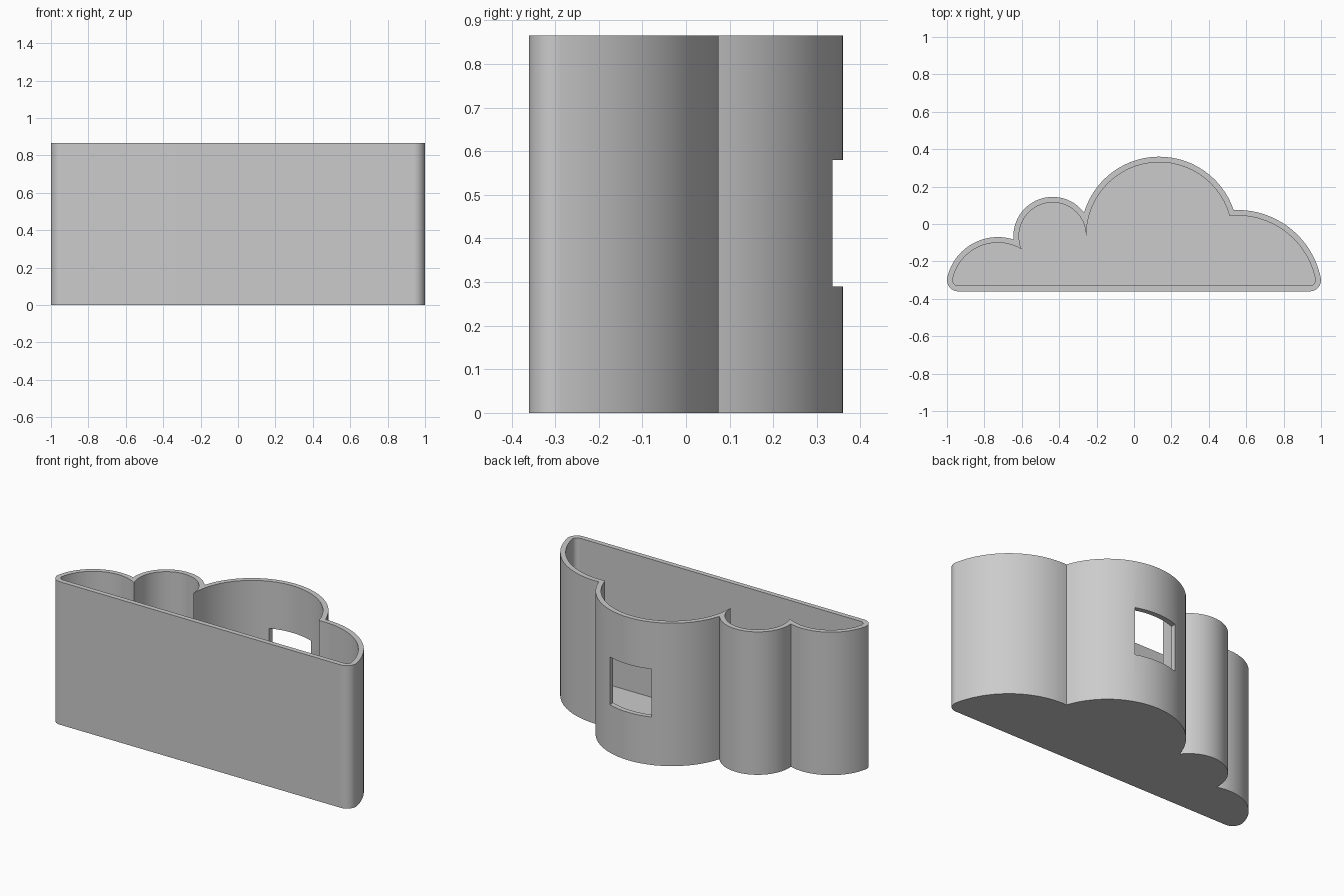
import bpy, bmesh, math
from mathutils import Vector

HEIGHT, FLOOR, WALL = 0.865, 0.03, 0.03
FRONT, FILLET, STEPS = -0.36, 0.06, 28

if "Cube" in bpy.data.objects:
    bpy.data.objects.remove(bpy.data.objects["Cube"], do_unlink=True)

# Lobes of the cloud from its left (+x) to its right: centre x, centre y, radius
LOBES = [(0.553, -0.38, 0.455), (0.135, -0.06, 0.42),
         (-0.435, -0.065, 0.21), (-0.728, -0.347, 0.277)]


def corner(lobe, side):
    """Rounded front corner, tangent to an end lobe and the flat front."""
    x, y, r = lobe
    cy = FRONT + FILLET
    return (x + side * math.sqrt((r - FILLET) ** 2 - (cy - y) ** 2), cy, FILLET)


def meet(a, b):
    """Outer meeting point of two circles, travelling counterclockwise."""
    ca, cb = Vector(a[:2]), Vector(b[:2])
    d = cb - ca
    along = (d.length_squared + a[2] ** 2 - b[2] ** 2) / (2 * d.length)
    rise = math.sqrt(max(0, a[2] ** 2 - along ** 2))
    d.normalize()
    return ca + d * along + Vector((d.y, -d.x)) * rise


def outline(inset):
    """Cloud outline moved inwards by the given amount."""
    circles = [corner(LOBES[0], 1)] + LOBES + [corner(LOBES[-1], -1)]
    circles = [(x, y, r - inset) for x, y, r in circles]
    front = FRONT + inset
    joints = [Vector((circles[0][0], front))]
    joints += [meet(a, b) for a, b in zip(circles, circles[1:])]
    joints.append(Vector((circles[-1][0], front)))
    points = [joints[0]]
    for (x, y, r), p, q in zip(circles, joints, joints[1:]):
        start = math.atan2(p.y - y, p.x - x)
        sweep = (math.atan2(q.y - y, q.x - x) - start) % math.tau
        for i in range(1, STEPS + 1):
            t = start + sweep * i / STEPS
            points.append(Vector((x + r * math.cos(t), y + r * math.sin(t))))
    return points


grey = bpy.data.materials.new("plain grey")
grey.use_nodes = True
colour = (0.6, 0.6, 0.6, 1)
grey.diffuse_color = colour
grey.node_tree.nodes["Principled BSDF"].inputs["Base Color"].default_value = colour


def add_object(name, bm):
    bmesh.ops.recalc_face_normals(bm, faces=bm.faces)
    mesh = bpy.data.meshes.new(name)
    bm.to_mesh(mesh)
    bm.free()
    mesh.materials.append(grey)
    obj = bpy.data.objects.new(name, mesh)
    bpy.context.collection.objects.link(obj)
    return obj


# Hollow cloud box: outer wall, rim, inner wall, base and floor
bm = bmesh.new()
rings = []
for inset, z in [(0, 0), (0, HEIGHT), (WALL, HEIGHT), (WALL, FLOOR)]:
    rings.append([bm.verts.new((p.x, p.y, z)) for p in outline(inset)])
for low, high in zip(rings, rings[1:]):
    for i in range(len(low)):
        j = (i + 1) % len(low)
        bm.faces.new((low[i], low[j], high[j], high[i]))
bm.faces.new(rings[0])
bm.faces.new(rings[-1])
box = add_object("cloud_box", bm)

# Square window cut through the back of the largest lobe
bm = bmesh.new()
bmesh.ops.create_cube(bm, size=1)
bmesh.ops.scale(bm, vec=(0.28, 0.3, 0.29), verts=bm.verts)
bmesh.ops.translate(bm, vec=(0.135, 0.35, 0.435), verts=bm.verts)
cutter = add_object("window_cutter", bm)
cutter.hide_render = True

cut = box.modifiers.new("window", "BOOLEAN")
cut.operation = "DIFFERENCE"
cut.solver = "EXACT"
cut.object = cutter
bpy.ops.object.select_all(action="DESELECT")
box.select_set(True)
bpy.context.view_layer.objects.active = box
bpy.ops.object.modifier_apply(modifier=cut.name)
bpy.data.objects.remove(cutter, do_unlink=True)
bpy.ops.object.shade_smooth_by_angle(angle=math.radians(30))
